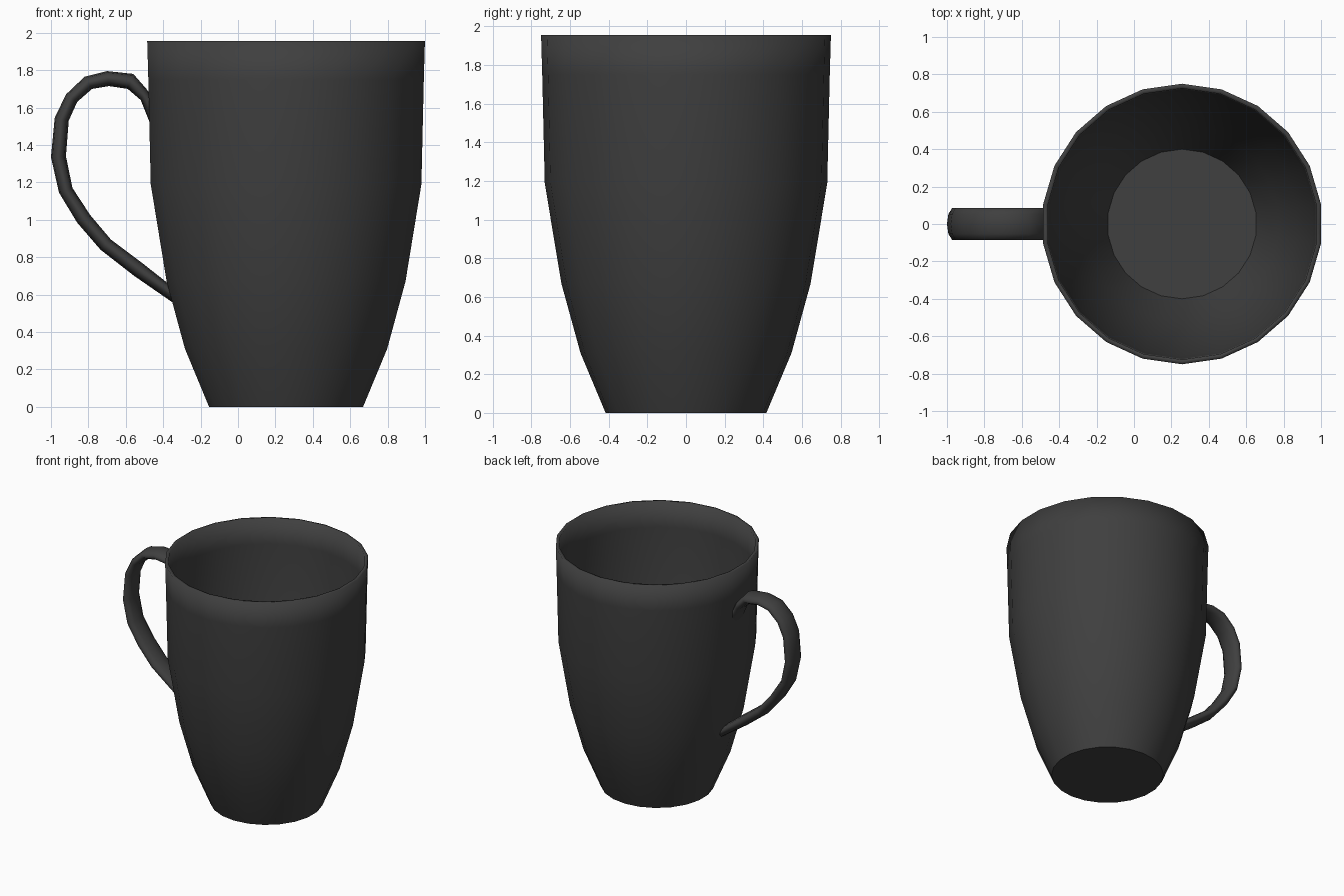
import bpy, bmesh
from math import sin, cos, pi

if "Cube" in bpy.data.objects:
    bpy.data.objects.remove(bpy.data.objects["Cube"])

dark = bpy.data.materials.new("dark_glaze")
dark.diffuse_color = (0.05, 0.05, 0.05, 1)
dark.use_nodes = True
dark.node_tree.nodes["Principled BSDF"].inputs["Base Color"].default_value = dark.diffuse_color


def skin_rings(name, rings):
    """Join successive closed rings of points with quads and cap both ends flat."""
    bm = bmesh.new()
    loops = [[bm.verts.new(p) for p in ring] for ring in rings]
    n = len(loops[0])
    for a, b in zip(loops, loops[1:]):
        for i in range(n):
            j = (i + 1) % n
            bm.faces.new((a[i], a[j], b[j], b[i])).smooth = True
    bm.faces.new(loops[0][::-1])
    bm.faces.new(loops[-1])
    bmesh.ops.recalc_face_normals(bm, faces=bm.faces)
    mesh = bpy.data.meshes.new(name)
    bm.to_mesh(mesh)
    bm.free()
    mesh.materials.append(dark)
    obj = bpy.data.objects.new(name, mesh)
    bpy.context.collection.objects.link(obj)
    return obj


# Cup body: 22-sided, outer wall up, over the rim, inner wall down to the floor
SIDES, CENTRE_X = 22, 0.257
profile = [(0.416, 0), (0.546, 0.31), (0.645, 0.67), (0.731, 1.19),
           (0.744, 1.75), (0.75, 1.955),
           (0.725, 1.955), (0.72, 1.75), (0.706, 1.19), (0.62, 0.67),
           (0.521, 0.32), (0.40, 0.03)]
angles = [pi / 2 + 2 * pi * i / SIDES for i in range(SIDES)]
skin_rings("cup_body", [[(CENTRE_X + r * cos(a), r * sin(a), z) for a in angles]
                        for r, z in profile])

# Handle: oval sections spanning outer and inner edge points, top to bottom
HALF_WIDTH, SEGMENTS = 0.09, 10
edges = [((-0.468, 1.67), (-0.468, 1.51)),
         ((-0.49, 1.70), (-0.52, 1.64)),
         ((-0.56, 1.78), (-0.59, 1.70)),
         ((-0.70, 1.795), (-0.69, 1.715)),
         ((-0.82, 1.765), (-0.78, 1.70)),
         ((-0.92, 1.67), (-0.86, 1.63)),
         ((-0.98, 1.545), (-0.905, 1.53)),
         ((-1.0, 1.335), (-0.92, 1.34)),
         ((-0.957, 1.145), (-0.885, 1.17)),
         ((-0.86, 0.985), (-0.79, 1.025)),
         ((-0.735, 0.84), (-0.68, 0.895)),
         ((-0.555, 0.70), (-0.52, 0.775)),
         ((-0.345, 0.555), (-0.355, 0.645))]
rings = []
for (ox, oz), (ix, iz) in edges:
    ring = []
    for k in range(SEGMENTS):
        a = 2 * pi * (k + 0.5) / SEGMENTS + pi / 2 + pi / SEGMENTS
        s, c = sin(a), cos(a)
        # s runs across the thickness, c across the width
        ring.append(((ox + ix) / 2 + s * (ox - ix) / 2, HALF_WIDTH * c,
                     (oz + iz) / 2 + s * (oz - iz) / 2))
    rings.append(ring)
skin_rings("handle", rings)
